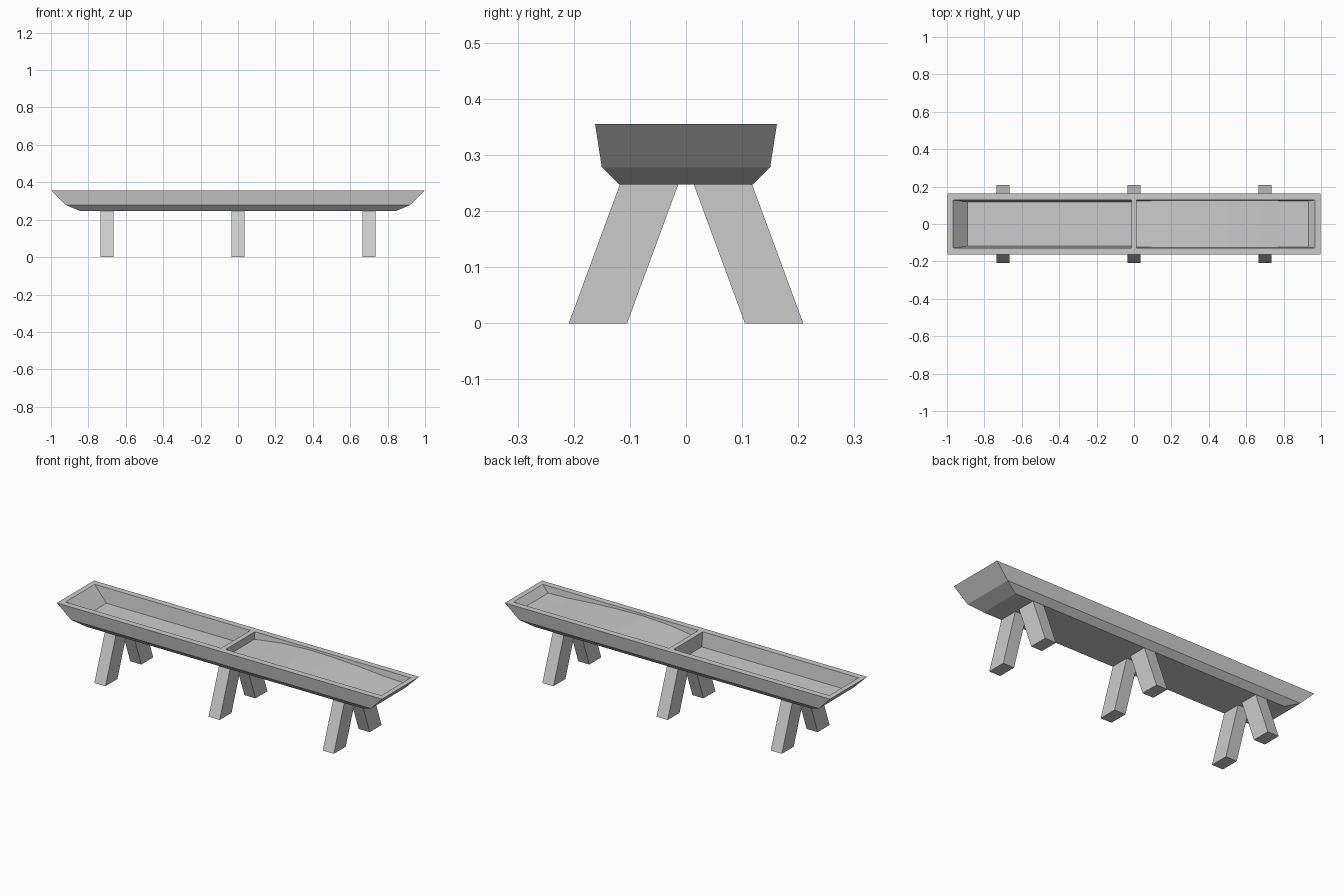
import bpy, bmesh

if "Cube" in bpy.data.objects:
    bpy.data.objects.remove(bpy.data.objects["Cube"])

TOP, FLOOR = 0.355, 0.275


def finish(name, bm):
    bmesh.ops.recalc_face_normals(bm, faces=bm.faces)
    mesh = bpy.data.meshes.new(name)
    bm.to_mesh(mesh)
    bm.free()
    obj = bpy.data.objects.new(name, mesh)
    bpy.context.collection.objects.link(obj)
    return obj


def ring(bm, x0, x1, y, z):
    return [bm.verts.new(p) for p in ((x0, -y, z), (x1, -y, z), (x1, y, z), (x0, y, z))]


def bridge(bm, a, b):
    for i in range(4):
        j = (i + 1) % 4
        bm.faces.new((a[i], a[j], b[j], b[i]))


# Trough: outer hull
bm = bmesh.new()
bottom = ring(bm, -0.845, 0.845, 0.119, 0.247)
middle = ring(bm, -0.92, 0.92, 0.15, 0.278)
rim = ring(bm, -0.997, 0.997, 0.162, TOP)
bm.faces.new(bottom)
bridge(bm, bottom, middle)
bridge(bm, middle, rim)

# Trough: two pockets with sloped outer ends and a divider between
left = ring(bm, -0.968, -0.014, 0.128, TOP)
right = ring(bm, 0.014, 0.968, 0.128, TOP)
for hole, low in ((left, ring(bm, -0.89, -0.014, 0.118, FLOOR)),
                  (right, ring(bm, 0.014, 0.89, 0.118, FLOOR))):
    bridge(bm, hole, low)
    bm.faces.new(low)

# Trough: flat rim around the pockets
bm.faces.new((rim[0], rim[1], right[1], right[0], left[1], left[0]))
bm.faces.new((rim[2], rim[3], left[3], left[2], right[3], right[2]))
bm.faces.new((rim[3], rim[0], left[0], left[3]))
bm.faces.new((rim[1], rim[2], right[2], right[1]))
bm.faces.new((left[1], right[0], right[3], left[2]))
finish("trough", bm)

# Feed: uneven fill surface in the right pocket, fitted to the sloped walls
bm = bmesh.new()
profile = [(0.014, 0.315), (0.18, 0.337), (0.35, 0.345), (0.5, 0.342),
           (0.66, 0.334), (0.8, 0.323), (0.932, 0.318)]
rows = []
for x, z in profile:
    y = 0.118 + 0.01 * (z - FLOOR) / (TOP - FLOOR)
    rows.append([bm.verts.new((x, s * y, z)) for s in (-1, 1)])
for a, b in zip(rows, rows[1:]):
    bm.faces.new((a[0], b[0], b[1], a[1]))
finish("feed_fill", bm)

# Legs: three splayed pairs
for place, x in (("left", -0.7), ("middle", 0.0), ("right", 0.7)):
    for side, s in (("front", -1), ("back", 1)):
        bm = bmesh.new()
        ends = []
        for dx in (-0.034, 0.034):
            pts = ((0.105, 0), (0.209, 0), (0.118, 0.247), (0.014, 0.247))
            ends.append([bm.verts.new((x + dx, s * y, z)) for y, z in pts])
            bm.faces.new(ends[-1])
        bridge(bm, *ends)
        finish(f"{place}_{side}_leg", bm)
